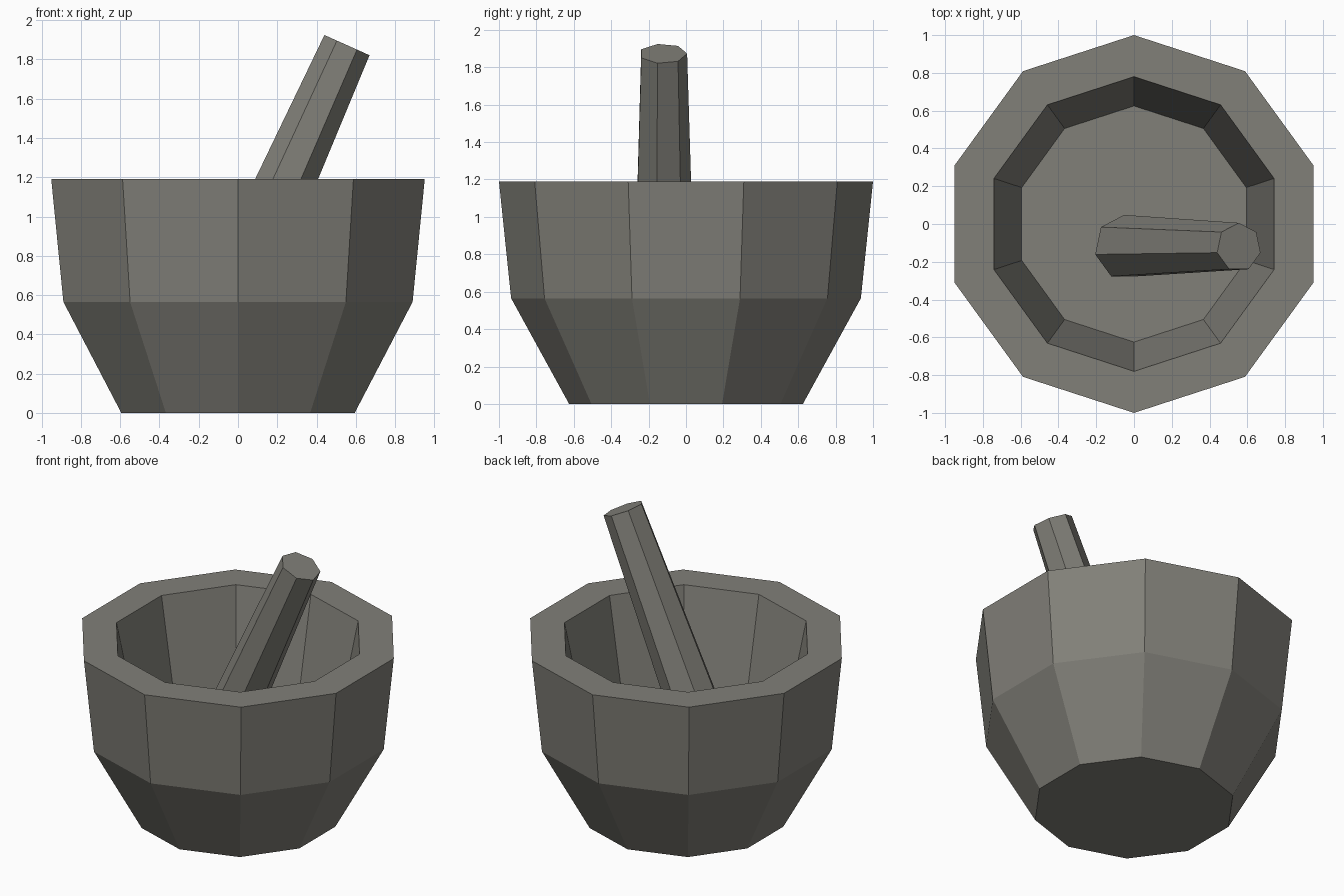
import bpy
import bmesh
import math
from mathutils import Matrix, Vector

cube = bpy.data.objects.get("Cube")
if cube:
    bpy.data.objects.remove(cube, do_unlink=True)

stone = bpy.data.materials.new("warm grey stone")
stone.use_nodes = True
colour = (0.22, 0.215, 0.19, 1)
stone.diffuse_color = colour
bsdf = stone.node_tree.nodes["Principled BSDF"]
bsdf.inputs["Base Color"].default_value = colour
bsdf.inputs["Roughness"].default_value = 0.9


def lathe(name, profile, sides, matrix=Matrix()):
    """Flat-faced solid from (radius, height) rings, capped at both ends.
    Every ring has a corner on +y."""
    bm = bmesh.new()
    rings = []
    for r, z in profile:
        ring = []
        for i in range(sides):
            a = math.pi / 2 + math.tau * i / sides
            ring.append(bm.verts.new((r * math.cos(a), r * math.sin(a), z)))
        rings.append(ring)
    for low, high in zip(rings, rings[1:]):
        for i in range(sides):
            j = (i + 1) % sides
            bm.faces.new((low[i], low[j], high[j], high[i]))
    bm.faces.new(rings[0][::-1])
    bm.faces.new(rings[-1])
    bm.transform(matrix)
    bmesh.ops.recalc_face_normals(bm, faces=bm.faces)
    mesh = bpy.data.meshes.new(name)
    bm.to_mesh(mesh)
    bm.free()
    mesh.materials.append(stone)
    obj = bpy.data.objects.new(name, mesh)
    bpy.context.collection.objects.link(obj)
    return obj


# Ten-sided bowl: base, belly, outer rim, inner rim, inner floor
lathe("mortar_bowl",
      [(0.625, 0), (0.935, 0.565), (1.0, 1.19), (0.78, 1.19), (0.625, 0.42)],
      sides=10)

# Seven-sided tapered pestle leaning towards +x
foot = Vector((-0.053, -0.123, 0.515))
tip = Vector((0.555, -0.127, 1.873))
axis = tip - foot
lean = Matrix.Rotation(math.atan2(axis.x, axis.z), 4, "Y")
lathe("pestle", [(0.171, 0), (0.129, axis.length)], sides=7,
      matrix=Matrix.Translation(foot) @ lean)
